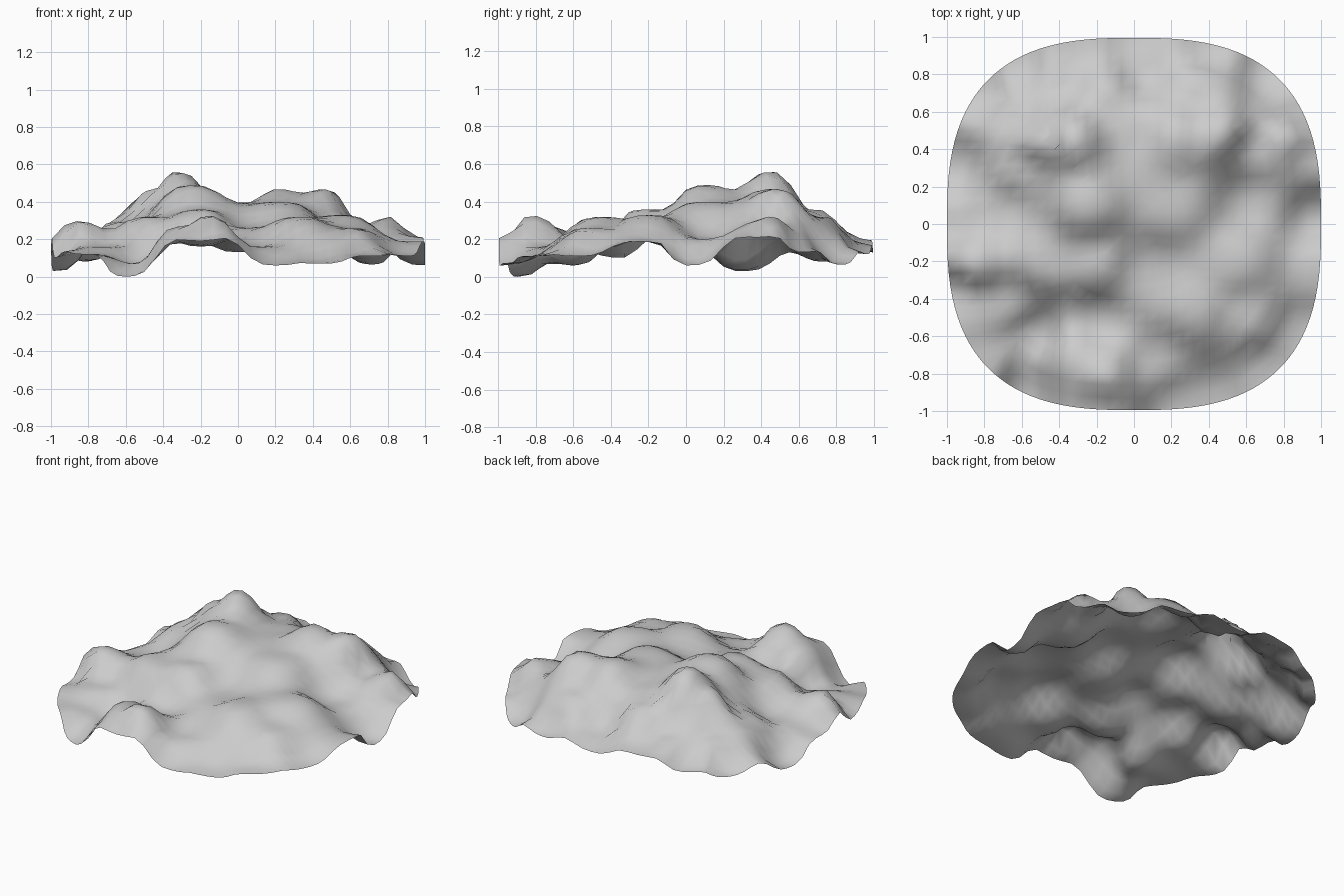
import bpy, bmesh, math

N = 30          # grid cells per side
POWER = 2.75    # exponent of the rounded-square outline

# heights along the rim (x, y, z)
RIM = [(0, .99, .13), (-.35, .93, .19), (-.6, .87, .12), (-.8, .72, .08),
       (-.97, .3, .03), (-1, 0, .13), (-.97, -.35, .1), (-.8, -.74, .12),
       (-.6, -.9, 0), (-.2, -.98, .19), (.2, -.99, .06), (.45, -.95, .07),
       (.7, -.8, .11), (.9, -.58, .11), (1, -.2, .19), (.98, .02, .06),
       (.95, .38, .21), (.9, .62, .13), (.72, .83, .065), (.4, .95, .12)]

# summits and shoulders
PEAKS = [(-.33, .45, .565), (-.47, .44, .46), (-.25, .1, .49), (.22, .46, .47),
         (.46, .48, .47), (-.86, -.22, .3), (-.16, -.82, .33), (.8, .44, .325),
         (.33, -.45, .32), (.22, .1, .4), (.55, -.2, .33), (-.14, .68, .36),
         (-.48, -.2, .32), (-.3, -.72, .27), (-.2, -.22, .36), (.35, .72, .32),
         (.6, -.5, .26)]

# hollows and gullies
DIPS = [(-.62, .3, .29), (-.62, .6, .25), (-.72, .08, .19), (-.53, -.6, .06),
        (-.2, -.53, .16), (.1, -.74, .16), (.06, -.27, .26), (.64, .12, .2),
        (.02, .5, .38), (.04, .83, .17), (-.4, .78, .24), (-.7, -.42, .16),
        (.67, .42, .27)]


def height(x, y):
    """Blend the control heights by inverse distance."""
    total = weight = 0.0
    for px, py, pz in RIM + PEAKS + DIPS:
        w = ((x - px) ** 2 + (y - py) ** 2 + .002) ** -1.75
        total += w * pz
        weight += w
    return total / weight


def rounded(s, t):
    """Map the square grid into a rounded square."""
    m = max(abs(s), abs(t))
    if m < 1e-6:
        return 0.0, 0.0
    k = m / (abs(s) ** POWER + abs(t) ** POWER) ** (1 / POWER)
    return s * k, t * k * .995


# terrain sheet
bm = bmesh.new()
bmesh.ops.create_grid(bm, x_segments=N, y_segments=N, size=1)
for v in bm.verts:
    x, y = rounded(v.co.x, v.co.y)
    v.co = (x, y, height(x, y))
low = min(v.co.z for v in bm.verts)
for v in bm.verts:
    v.co.z -= low
for f in bm.faces:
    f.smooth = True
mesh = bpy.data.meshes.new("terrain")
bm.to_mesh(mesh)
bm.free()
terrain = bpy.data.objects.new("terrain", mesh)
bpy.context.collection.objects.link(terrain)
